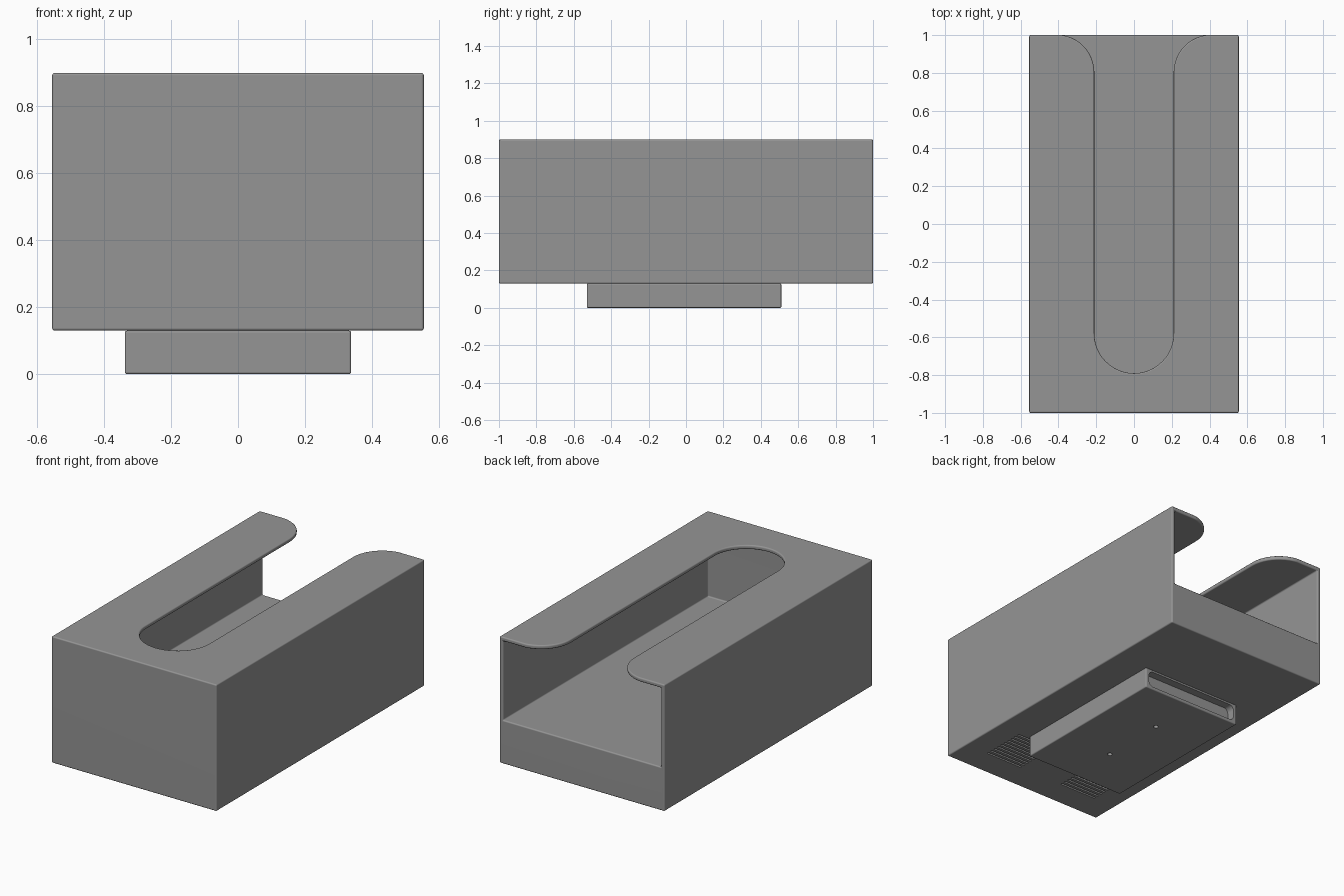
import bpy, bmesh, math
from mathutils import Matrix

if "Cube" in bpy.data.objects:
    bpy.data.objects.remove(bpy.data.objects["Cube"])

grey = bpy.data.materials.new("mid grey")
grey.diffuse_color = (0.30, 0.30, 0.30, 1)
grey.use_nodes = True
grey.node_tree.nodes["Principled BSDF"].inputs["Base Color"].default_value = grey.diffuse_color


def finish_mesh(name, bm):
    bmesh.ops.recalc_face_normals(bm, faces=bm.faces)
    mesh = bpy.data.meshes.new(name)
    bm.to_mesh(mesh)
    bm.free()
    mesh.materials.append(grey)
    ob = bpy.data.objects.new(name, mesh)
    bpy.context.collection.objects.link(ob)
    return ob


def add_box(bm, x0, x1, y0, y1, z0, z1):
    m = Matrix.Translation(((x0 + x1) / 2, (y0 + y1) / 2, (z0 + z1) / 2))
    m = m @ Matrix.Diagonal((x1 - x0, y1 - y0, z1 - z0, 1))
    bmesh.ops.create_cube(bm, size=1, matrix=m)


def box(name, *size):
    bm = bmesh.new()
    add_box(bm, *size)
    return finish_mesh(name, bm)


def prism(name, points, offset):
    """Extrude a closed 3D outline by an offset vector."""
    bm = bmesh.new()
    face = bm.faces.new([bm.verts.new(p) for p in points])
    new = bmesh.ops.extrude_face_region(bm, geom=[face])["geom"]
    bmesh.ops.translate(bm, vec=offset,
                        verts=[v for v in new if isinstance(v, bmesh.types.BMVert)])
    return finish_mesh(name, bm)


def arc(cx, cy, r, a0, a1, n):
    return [(cx + r * math.cos(math.radians(a0 + (a1 - a0) * i / n)),
             cy + r * math.sin(math.radians(a0 + (a1 - a0) * i / n)))
            for i in range(n + 1)]


def cut(ob, cutter):
    cutter.hide_render = True
    cutter.hide_set(True)
    mod = ob.modifiers.new("cut", "BOOLEAN")
    mod.operation = "DIFFERENCE"
    mod.solver = "EXACT"
    mod.object = cutter


def soften(ob, width):
    mod = ob.modifiers.new("soft edges", "BEVEL")
    mod.width = width
    mod.segments = 3
    mod.limit_method = "ANGLE"
    mod.angle_limit = math.radians(40)
    mod.use_clamp_overlap = False


def bake(ob):
    """Apply the modifiers, then smooth the rounded edges only."""
    bpy.context.view_layer.update()
    deps = bpy.context.evaluated_depsgraph_get()
    mesh = bpy.data.meshes.new_from_object(ob.evaluated_get(deps))
    ob.modifiers.clear()
    ob.data = mesh
    bpy.ops.object.select_all(action="DESELECT")
    ob.select_set(True)
    bpy.context.view_layer.objects.active = ob
    bpy.ops.object.shade_smooth_by_angle(angle=math.radians(40))
    mod = ob.modifiers.new("flat panels", "WEIGHTED_NORMAL")
    mod.keep_sharp = True


# Housing with an open-backed compartment
housing = box("housing", -0.555, 0.555, -1, 1, 0.13, 0.90)
cut(housing, box("compartment_cutter", -0.53, 0.53, -0.97, 1.2, 0.395, 0.875))

# Long top slot: round front end, flared back end
right = [(0.41, 1.2)] + arc(0.41, 0.802, 0.2, 90, 180, 12)
left = [(-x, y) for x, y in reversed(right)]
outline = right + arc(0, -0.58, 0.21, 0, -180, 24) + left
cut(housing, prism("slot_cutter", [(x, y, 0.7) for x, y in outline], (0, 0, 0.4)))
soften(housing, 0.008)

# Two banks of cooling slits in the underside
bm = bmesh.new()
for side in (-1, 1):
    for i in range(10):
        y = -0.825 + i * 0.03
        add_box(bm, side * 0.275 - 0.125, side * 0.275 + 0.125,
                y - 0.006, y + 0.006, 0.05, 0.155)
cut(housing, finish_mesh("vent_cutter", bm))

# Foot block with a rounded recess at the back
foot = box("foot", -0.338, 0.338, -0.53, 0.51, 0, 0.13)
soften(foot, 0.007)
w, lo, hi, r = 0.315, 0.018, 0.115, 0.03
rim = (arc(w - r, hi - r, r, 0, 90, 6) + arc(r - w, hi - r, r, 90, 180, 6)
       + arc(r - w, lo + r, r, 180, 270, 6) + arc(w - r, lo + r, r, 270, 360, 6))
cut(foot, prism("recess_cutter", [(x, 0.46, z) for x, z in rim], (0, 0.2, 0)))

# Screw holes in the foot
bm = bmesh.new()
for y in (0.195, -0.215):
    bmesh.ops.create_cone(bm, cap_ends=True, segments=20, radius1=0.014, radius2=0.014,
                          depth=0.1, matrix=Matrix.Translation((0, y, 0)))
cut(foot, finish_mesh("screw_hole_cutter", bm))

for part in (housing, foot):
    bake(part)
